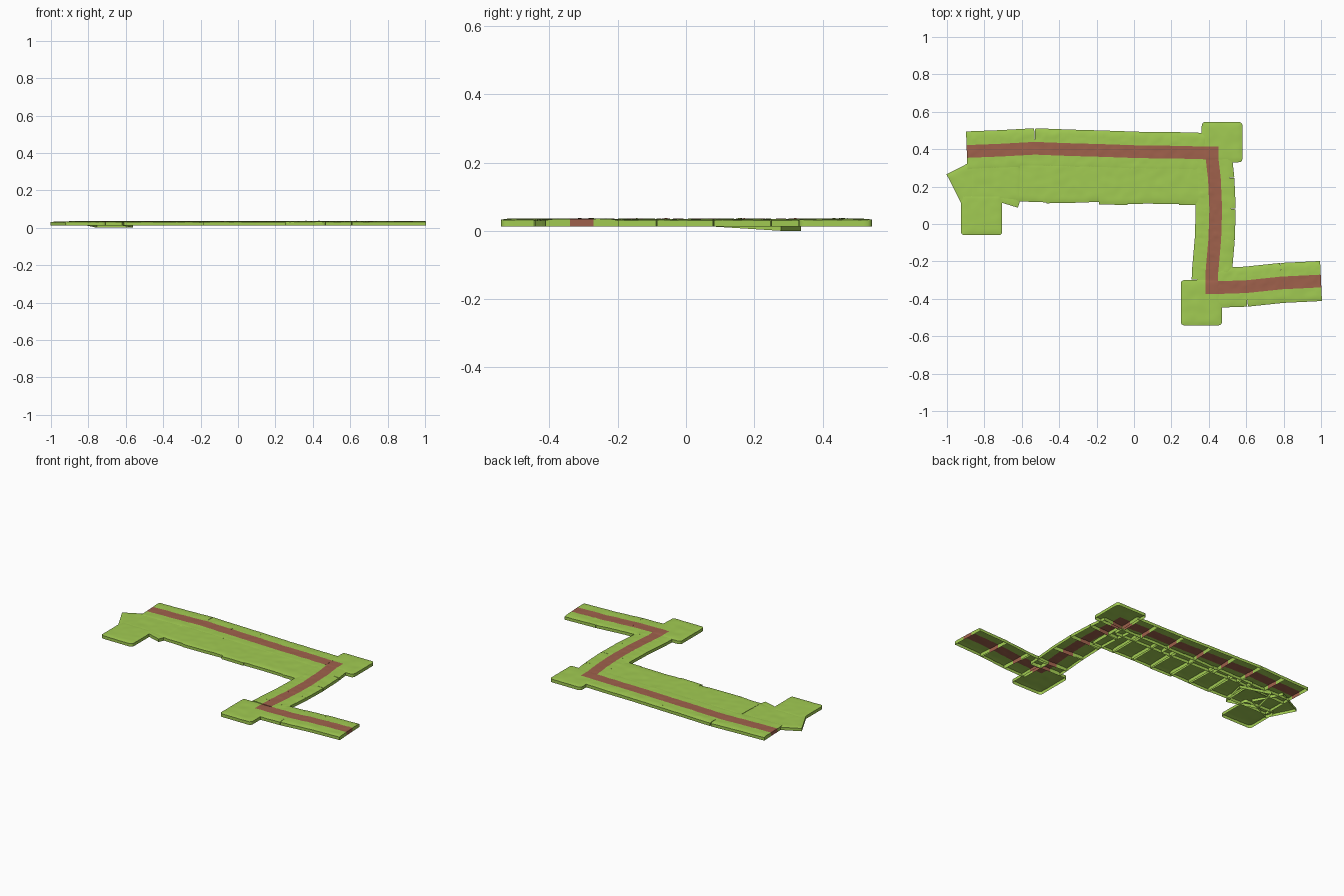
import bpy, bmesh, math
from mathutils import Vector, noise

if "Cube" in bpy.data.objects:
    bpy.data.objects.remove(bpy.data.objects["Cube"])

BASE, TOP, HALF, STRIPE = 0.012, 0.0345, 0.107, 0.034


def material(name, rgb):
    m = bpy.data.materials.new(name)
    m.diffuse_color = (*rgb, 1)
    m.use_nodes = True
    m.node_tree.nodes["Principled BSDF"].inputs["Base Color"].default_value = m.diffuse_color
    return m


GRASS = material("grass green", (0.36, 0.60, 0.085))
DIRT = material("dirt brown", (0.35, 0.12, 0.072))


def spaced(marks, step=0.012):
    """Subdivide between marks so colour borders fall on grid lines."""
    out = [marks[0]]
    for a, b in zip(marks, marks[1:]):
        n = max(1, round((b - a) / step))
        out += [a + (b - a) * i / n for i in range(1, n + 1)]
    return out


def tile(name, cx, cy, us, vs, deg=0, is_dirt=None, ends=True, radius=0.0,
         lift=0.0, tilt=0.0, tufts=False):
    """Open-bottomed ground tile: bumpy top with straight walls."""
    us, vs = spaced(us), spaced(vs)
    c, s = math.cos(math.radians(deg)), math.sin(math.radians(deg))
    u0, u1, v0, v1 = us[0], us[-1], vs[0], vs[-1]
    bm = bmesh.new()

    def place(u, v):
        # rounded corners
        if radius:
            ku = min(max(u, u0 + radius), u1 - radius)
            kv = min(max(v, v0 + radius), v1 - radius)
            d = math.hypot(u - ku, v - kv)
            if d > radius:
                u, v = ku + (u - ku) * radius / d, kv + (v - kv) * radius / d
        x, y = cx + u * c - v * s, cy + u * s + v * c
        # soft drop toward the rim
        edge = min(v - v0, v1 - v)
        if ends:
            edge = min(edge, u - u0, u1 - u)
        drop = 0.0035 * max(0, 1 - edge / 0.03) ** 2
        z = TOP + lift - drop + 0.0016 * noise.noise(Vector((x * 22, y * 22, 1)))
        # rough tufts along the trail
        if tufts and edge > 0.02:
            amp = 0.0045 if v > -0.01 else 0.0022
            z += amp * max(0, noise.noise(Vector((x * 45, y * 60, 5))) - 0.1)
        return Vector((x, y, z + tilt * (v - v0)))

    grid = [[bm.verts.new(place(u, v)) for v in vs] for u in us]
    for i in range(len(us) - 1):
        for j in range(len(vs) - 1):
            f = bm.faces.new((grid[i][j], grid[i + 1][j], grid[i + 1][j + 1], grid[i][j + 1]))
            if is_dirt and is_dirt((us[i] + us[i + 1]) / 2, (vs[j] + vs[j + 1]) / 2):
                f.material_index = 1
    # walls
    low = {}

    def bottom(v):
        if v not in low:
            dx, dy = v.co.x - cx, v.co.y - cy
            w = -dx * s + dy * c
            low[v] = bm.verts.new((v.co.x, v.co.y, max(0, BASE + tilt * (w - v0))))
        return low[v]

    rim = [(l.vert, l.link_loop_next.vert, l.face.material_index)
           for f in bm.faces for l in f.loops if l.edge.is_boundary]
    for a, b, m in rim:
        bm.faces.new((b, a, bottom(a), bottom(b))).material_index = m
    me = bpy.data.meshes.new(name)
    bm.to_mesh(me)
    bm.free()
    me.materials.append(GRASS)
    me.materials.append(DIRT)
    ob = bpy.data.objects.new(name, me)
    bpy.context.collection.objects.link(ob)
    bpy.ops.object.select_all(action='DESELECT')
    ob.select_set(True)
    bpy.context.view_layer.objects.active = ob
    bpy.ops.object.shade_smooth_by_angle(angle=math.radians(35))


def trail(name, pts):
    """A run of straight trail tiles between points."""
    for i, (a, b) in enumerate(zip(pts, pts[1:])):
        d = Vector(b) - Vector(a)
        h = d.length / 2 + 0.002
        tile(f"{name}_{i + 1}", (a[0] + b[0]) / 2, (a[1] + b[1]) / 2, [-h, h],
             [-HALF, -STRIPE, STRIPE, HALF], math.degrees(math.atan2(d.y, d.x)),
             lambda u, v: abs(v) < STRIPE, ends=False, tufts=True)


# Trail runs
trail("long_trail", [(-.892, .388), (-.71, .395), (-.53, .405), (-.35, .398),
                     (-.17, .393), (.03, .386), (.23, .384), (.375, .38)])
trail("cross_trail", [(.415, -.30), (.418, -.24), (.432, -.08), (.437, .08),
                      (.43, .24), (.418, .345)])
trail("short_trail", [(.452, -.34), (.60, -.335), (.79, -.315), (.998, -.305)])

# Corner tiles with the bend in the trail (local coordinates = world)
tile("upper_corner", 0, 0, [.362, .384, .452, .580], [.330, .346, .414, .545],
     is_dirt=lambda x, y: (x < .452 and .346 < y < .414) or (.384 < x < .452 and y < .414),
     radius=.018, lift=.0008)
tile("lower_corner", 0, 0, [.250, .381, .449, .470], [-.542, -.374, -.306, -.300],
     is_dirt=lambda x, y: (x > .381 and -.374 < y < -.306) or (.381 < x < .449 and y > -.374),
     radius=.018, lift=.0008)

# Grass field beside the long trail
lower = [.118, .112, .116, .103, .108, .107, .102]
for i, y in enumerate(lower):
    x = -.535 + i * .142
    h = (.335 - y) / 2
    tile(f"field_{i + 1}", x, y + h, [-.077, .077], [-h, h],
         deg=(-2, 1, 2, -1, 1, -1, 0)[i], ends=False, lift=-.0006)

# Loose grass tiles at the left end
tile("left_field", -.77, .22, [-.12, .17], [-.10, .11], lift=-.001)
tile("left_point", -.868, .222, [-.10, .10], [-.095, .10], deg=27, lift=-.0012)
tile("left_tilted", -.687, .212, [-.10, .10], [-.10, .10], deg=-17, tilt=-.06)
tile("left_square", -.815, .05, [-.11, .11], [-.11, .11], radius=.018)
